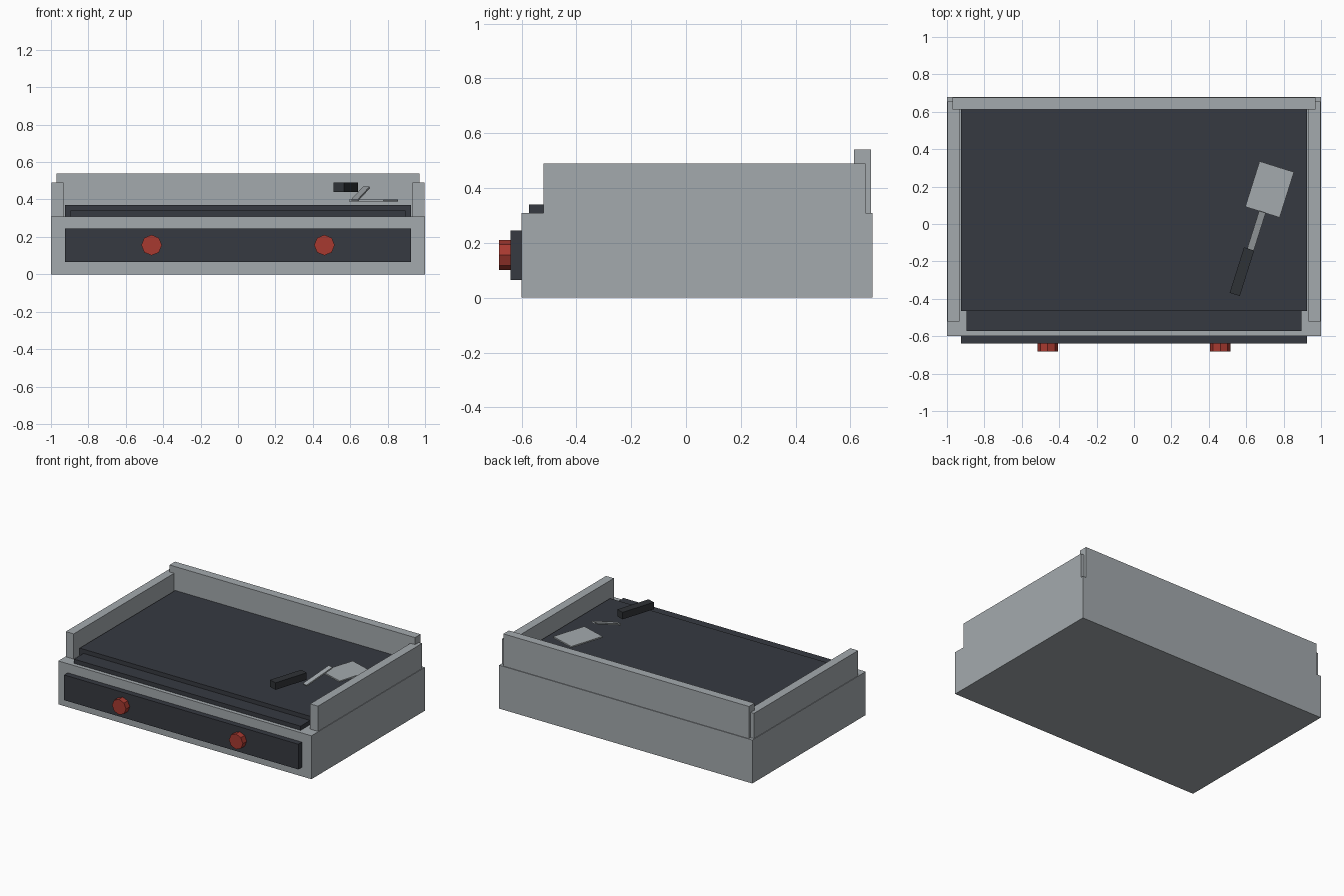
import bpy
from math import radians, pi
from mathutils import Vector

cube = bpy.data.objects.get("Cube")
if cube:
    bpy.data.objects.remove(cube, do_unlink=True)


def material(name, rgb):
    m = bpy.data.materials.new(name)
    m.use_nodes = True
    m.diffuse_color = (*rgb, 1)
    m.node_tree.nodes["Principled BSDF"].inputs["Base Color"].default_value = (*rgb, 1)
    return m


steel = material("brushed steel", (0.37, 0.40, 0.42))
iron = material("dark iron", (0.037, 0.042, 0.053))
grip = material("black grip", (0.028, 0.032, 0.037))
red = material("knob red", (0.39, 0.042, 0.03))


def finish(name, mat):
    ob = bpy.context.object
    ob.name = ob.data.name = name
    ob.data.materials.append(mat)
    return ob


def box(name, mat, low, high):
    """Box spanning two opposite corners."""
    low, high = Vector(low), Vector(high)
    bpy.ops.mesh.primitive_cube_add(size=1, location=(low + high) / 2)
    ob = finish(name, mat)
    ob.scale = high - low
    return ob


def slab(name, mat, centre, size, turn, tilt=0):
    """Box turned about z and tilted about its own width axis."""
    bpy.ops.mesh.primitive_cube_add(size=1, location=centre,
                                    rotation=(radians(tilt), 0, radians(turn)))
    ob = finish(name, mat)
    ob.scale = size
    return ob


# Housing and control panel
box("housing", steel, (-1, -0.6, 0), (1, 0.68, 0.31))
box("control_panel", iron, (-0.925, -0.64, 0.065), (0.925, -0.6, 0.245))

# Cooking plate and grease tray
box("cooking_plate", iron, (-0.925, -0.465, 0.31), (0.925, 0.615, 0.37))
box("grease_tray", iron, (-0.895, -0.572, 0.31), (0.895, -0.465, 0.34))

# Splash guards
box("back_guard", steel, (-0.97, 0.613, 0.31), (0.97, 0.675, 0.54))
for side, x in (("right", -0.965), ("left", 0.965)):
    box(side + "_guard", steel, (x - 0.031, -0.52, 0.31), (x + 0.031, 0.655, 0.49))

# Octagonal knobs
for side, x in (("right", -0.462), ("left", 0.462)):
    bpy.ops.mesh.primitive_cylinder_add(vertices=8, radius=0.055, depth=0.045,
                                        location=(x, -0.6605, 0.156),
                                        rotation=(pi / 2, 0, 0))
    finish(side + "_knob", red)

# Spatula lying over the plate
TURN = -17.5
slab("spatula_blade", steel, (0.725, 0.185, 0.395), (0.193, 0.255, 0.01), TURN)
slab("spatula_shaft", steel, (0.655, -0.035, 0.43), (0.037, 0.222, 0.01), TURN, 18)
slab("spatula_handle", grip, (0.577, -0.255, 0.465), (0.057, 0.255, 0.05), TURN)
